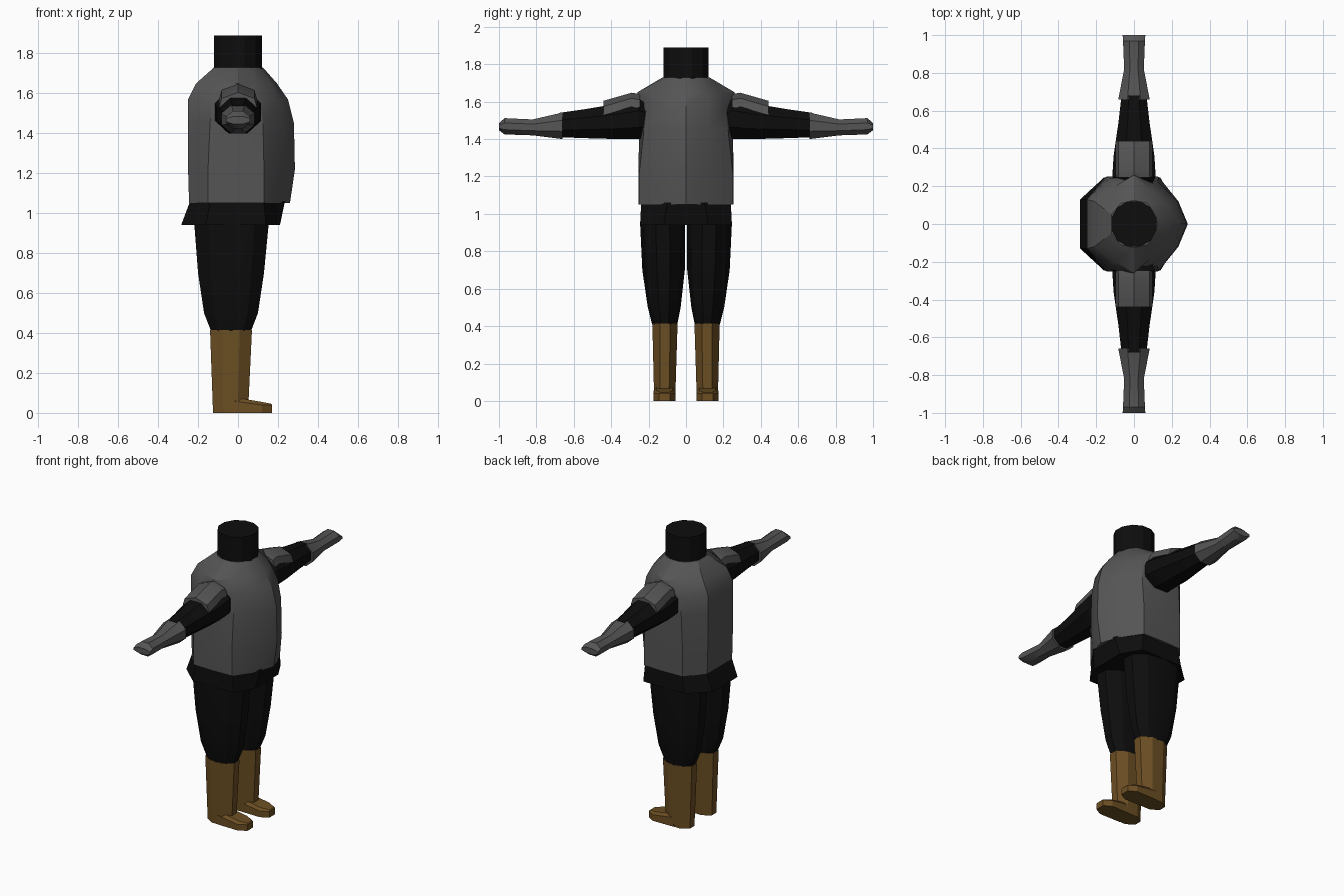
import bpy, bmesh, math

if "Cube" in bpy.data.objects:
    bpy.data.objects.remove(bpy.data.objects["Cube"])


def mat(name, rgb):
    m = bpy.data.materials.new(name)
    m.diffuse_color = (*rgb, 1)
    m.use_nodes = True
    m.node_tree.nodes["Principled BSDF"].inputs["Base Color"].default_value = m.diffuse_color
    return m


BLACK = mat("black cloth", (0.004, 0.004, 0.004))
GREY = mat("grey plate", (0.09, 0.09, 0.09))
BROWN = mat("brown leather", (0.15, 0.078, 0.017))


def loft(name, rings, material, side=1, angle=28):
    """Skin a stack of equal-length rings, cap both ends; side=-1 mirrors in y."""
    bm = bmesh.new()
    vs = [[bm.verts.new((x, y * side, z)) for x, y, z in r] for r in rings]
    n = len(rings[0])
    for a, b in zip(vs, vs[1:]):
        for i in range(n):
            j = (i + 1) % n
            bm.faces.new((a[i], a[j], b[j], b[i]))
    bm.faces.new(vs[0])
    bm.faces.new(vs[-1])
    bmesh.ops.recalc_face_normals(bm, faces=bm.faces)
    me = bpy.data.meshes.new(name)
    bm.to_mesh(me)
    bm.free()
    me.materials.append(material)
    ob = bpy.data.objects.new(name, me)
    bpy.context.collection.objects.link(ob)
    bpy.ops.object.select_all(action='DESELECT')
    bpy.context.view_layer.objects.active = ob
    ob.select_set(True)
    bpy.ops.object.shade_smooth_by_angle(angle=math.radians(angle))
    return ob


def oval(n, a0, a1, b0, b1):
    """n-sided oval that fills the box a0..a1, b0..b1."""
    t = [2 * math.pi * (i + 0.5) / n for i in range(n)]
    k = math.cos(math.pi / n)
    return [((a0 + a1) / 2 + math.cos(u) / k * (a1 - a0) / 2,
             (b0 + b1) / 2 + math.sin(u) / k * (b1 - b0) / 2) for u in t]


def upright(n, rows):
    return [[(x, y, z) for x, y in oval(n, *box)] for z, *box in rows]


def sideways(n, rows):
    return [[(x, y, z) for x, z in oval(n, -w, w, z0, z1)] for y, w, z0, z1 in rows]


def symmetric(z, half):
    """Ring from a half outline (front to back); points on y=0 are not doubled."""
    return [(x, y, z) for x, y in half] + [(x, -y, z) for x, y in reversed(half) if y > 0]


# Torso with ridged breastplate and flat back
torso = [
    (1.05, [(.26, 0), (.22, .12), (.13, .25), (0, .255), (-.15, .25), (-.245, .13)]),
    (1.22, [(.285, 0), (.235, .12), (.13, .25), (0, .255), (-.15, .25), (-.25, .13)]),
    (1.45, [(.28, 0), (.23, .12), (.125, .225), (0, .25), (-.14, .25), (-.25, .13)]),
    (1.57, [(.25, 0), (.205, .12), (.11, .21), (0, .255), (-.13, .24), (-.25, .13)]),
    (1.65, [(.195, 0), (.165, .11), (.09, .18), (0, .26), (-.1, .2), (-.21, .12)]),
    (1.73, [(.125, 0), (.1, .07), (.07, .11), (0, .125), (-.07, .11), (-.12, .05)]),
]
loft("torso", [symmetric(z, h) for z, h in torso], GREY)

# Neck
loft("neck", upright(12, [(1.70, -.12, .12, -.12, .12), (1.89, -.12, .12, -.12, .12)]), BLACK)

# Short flared skirt
skirt_top = [(.235, .1), (.13, .24), (-.14, .24), (-.24, .13)]
skirt_low = [(.21, .12), (.14, .245), (-.16, .245), (-.285, .13)]
loft("skirt", [symmetric(.94, skirt_low), symmetric(1.06, skirt_top)], BLACK)

for s, label in ((1, "left"), (-1, "right")):
    # Trouser leg
    loft(label + "_leg", upright(10, [
        (.41, -.135, .065, .05, .178), (.50, -.17, .10, .033, .20),
        (.70, -.20, .13, .012, .228), (.96, -.22, .155, .01, .24)]), BLACK, s)

    # Boot shaft and toe
    loft(label + "_boot_shaft", upright(8, [
        (0, -.125, .05, .058, .17), (.415, -.14, .07, .045, .18)]), BROWN, s)
    sole = [(-.03, .058), (.12, .056), (.17, .085), (.17, .145), (.12, .174), (-.03, .172)]
    loft(label + "_boot_toe", [
        [(x, y, 0) for x, y in sole],
        [(x, y, .04 if x > .1 else .06) for x, y in sole],
        [(x - .005 if x > .1 else x, .115 + (y - .115) * .75, .08 - .2 * max(0, x)) for x, y in sole]],
        BROWN, s)

    # Sleeve
    loft(label + "_sleeve", sideways(8, [
        (.19, .085, 1.43, 1.57), (.25, .115, 1.40, 1.615), (.36, .108, 1.40, 1.59),
        (.54, .082, 1.405, 1.56), (.68, .066, 1.41, 1.54)]), BLACK, s)

    # Gauntlet and hand
    loft(label + "_gauntlet", sideways(8, [
        (.66, .083, 1.40, 1.542), (.82, .052, 1.42, 1.505),
        (.97, .058, 1.425, 1.512), (1.0, .06, 1.447, 1.485)]), GREY, s)

    # Shoulder plate bent over the sleeve
    loft(label + "_shoulder_plate", [
        [(-.082, y, z - .03), (0, y, z), (.082, y, z - .03),
         (.095, y, z - .075), (0, y, z - .045), (-.095, y, z - .075)]
        for y, z in ((.245, 1.64), (.29, 1.648), (.44, 1.605))], GREY, s)
